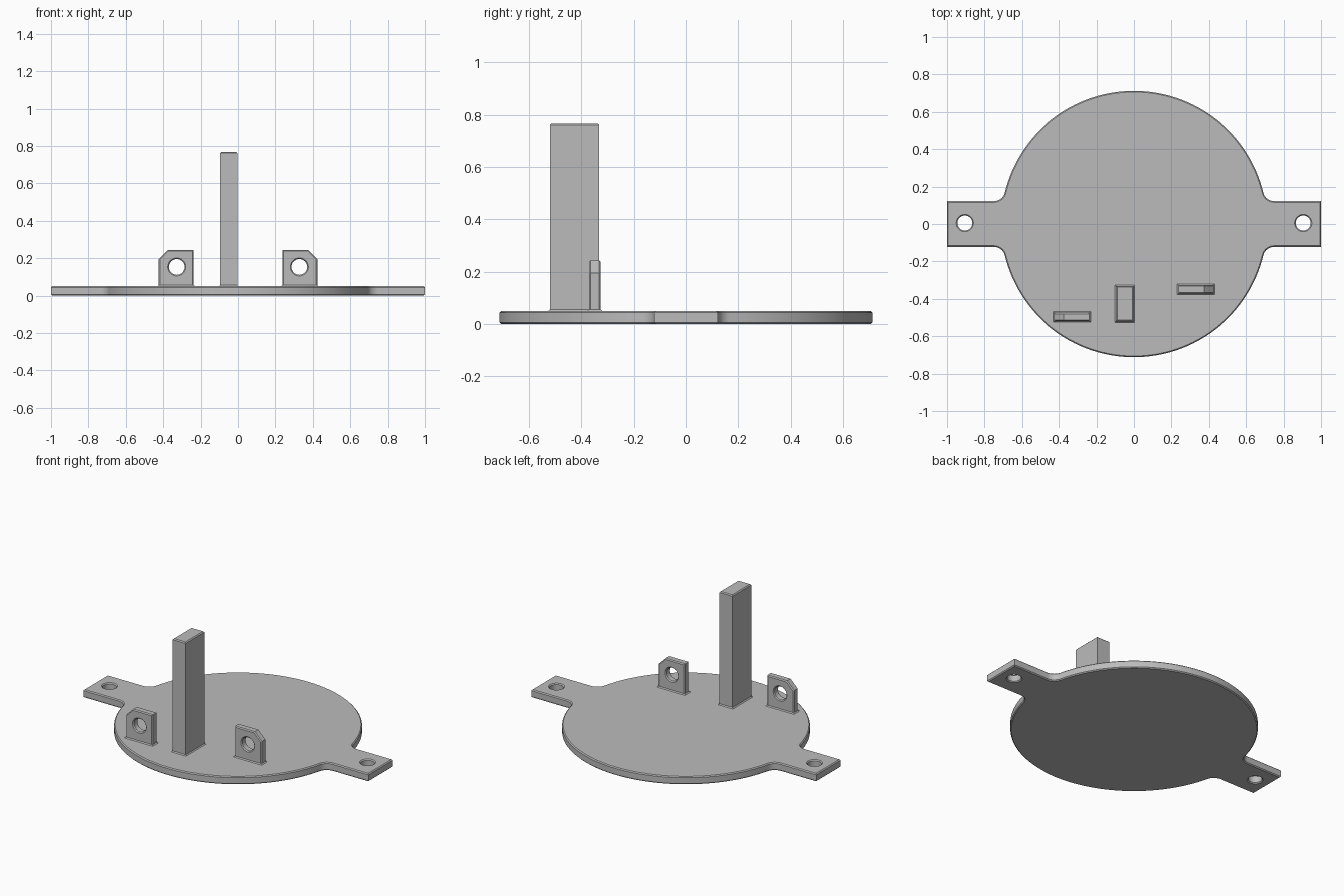
import bpy
import bmesh
from math import pi, sin, cos, atan2, sqrt, radians
from mathutils import Matrix, Vector

cube = bpy.data.objects.get("Cube")
if cube:
    bpy.data.objects.remove(cube, do_unlink=True)

grey = bpy.data.materials.new("plain grey")
grey.use_nodes = True
grey.diffuse_color = (0.5, 0.5, 0.5, 1)
grey.node_tree.nodes["Principled BSDF"].inputs["Base Color"].default_value = (0.5, 0.5, 0.5, 1)

EDGE = 0.006       # edge chamfer
THICK = 0.05       # plate thickness


def arc(cx, cy, r, start, end, n):
    return [(cx + r * cos(start + (end - start) * i / n),
             cy + r * sin(start + (end - start) * i / n)) for i in range(n + 1)]


def hole(cx, cy, r):
    """Clockwise ring, so that insetting widens the hole."""
    return arc(cx, cy, r, 2 * pi, 0, 32)[:-1]


def rect(x0, x1, y0, y1):
    return [(x0, y0), (x1, y0), (x1, y1), (x0, y1)]


def inset(ring, d):
    """Move each edge of a ring to its left by d."""
    result = []
    for i, p in enumerate(ring):
        p = Vector(p)
        a = (p - Vector(ring[i - 1])).normalized()
        b = (Vector(ring[(i + 1) % len(ring)]) - p).normalized()
        na, nb = Vector((-a.y, a.x)), Vector((-b.y, b.x))
        result.append(p + (na + nb) * d / (1 + na.dot(nb)))
    return result


def loft(name, rings, layers, matrix):
    """Stack the rings through (height, inset) layers and cap both ends."""
    bm = bmesh.new()
    caps = ([], [])
    for ring in rings:
        levels = [[bm.verts.new((p.x, p.y, h)) for p in inset(ring, d)] for h, d in layers]
        n = len(ring)
        for low, high in zip(levels, levels[1:]):
            for i in range(n):
                j = (i + 1) % n
                bm.faces.new((low[i], low[j], high[j], high[i]))
        for cap, level in zip(caps, (levels[0], levels[-1])):
            cap += [bm.edges.get((level[i - 1], level[i])) for i in range(n)]
    for cap in caps:
        bmesh.ops.triangle_fill(bm, use_beauty=True, edges=cap)
    bmesh.ops.recalc_face_normals(bm, faces=bm.faces)
    bm.transform(matrix)
    mesh = bpy.data.meshes.new(name)
    bm.to_mesh(mesh)
    bm.free()
    mesh.materials.append(grey)
    obj = bpy.data.objects.new(name, mesh)
    bpy.context.collection.objects.link(obj)
    bpy.ops.object.select_all(action='DESELECT')
    obj.select_set(True)
    bpy.context.view_layer.objects.active = obj
    bpy.ops.object.shade_smooth_by_angle(angle=radians(30))
    return obj


def slab(t):
    return [(0, EDGE), (EDGE, 0), (t - EDGE, 0), (t, EDGE)]


# Round base plate with two filleted mounting tabs
R, TAB, FILLET = 0.712, 0.122, 0.06
cy = TAB + FILLET
cx = sqrt((R + FILLET) ** 2 - cy ** 2)
meet = atan2(cy, cx)
quarter = [(1, TAB)] + arc(cx, cy, FILLET, 1.5 * pi, pi + meet, 10)
quarter += arc(0, 0, R, meet, pi / 2, 32)[1:]
half = quarter + [(-x, y) for x, y in reversed(quarter[:-1])]
outline = half + [(-x, -y) for x, y in half]
loft("base_plate", [outline, hole(-0.905, 0.005, 0.04), hole(0.905, 0.005, 0.04)],
     slab(THICK), Matrix())

# Tall upright post with a small flare at its foot
loft("post", [rect(-0.095, -0.003, -0.52, -0.332)],
     [(THICK - 0.01, -EDGE), (THICK, -EDGE), (THICK + EDGE, 0),
      (0.767 - EDGE, 0), (0.767, EDGE)], Matrix())

# Two pierced lugs, each with its outer top corner cut off
LUG = 0.045
for side, back, label in ((-1, -0.474, "right"), (1, -0.326, "left")):
    profile = [(0.237, 0.03), (0.424, 0.03), (0.424, 0.195), (0.375, 0.244), (0.237, 0.244)]
    profile = [(side * x, z) for x, z in profile][::side]
    stand = Matrix.Translation((0, back, 0)) @ Matrix.Rotation(pi / 2, 4, 'X')
    loft(label + "_lug", [profile, hole(side * 0.328, 0.153, 0.042)], slab(LUG), stand)
    x0, x1 = sorted((side * 0.237, side * 0.424))
    loft(label + "_lug_foot", [rect(x0, x1, back - LUG, back)],
         [(THICK - 0.01, -EDGE), (THICK, -EDGE), (THICK + EDGE, 0)], Matrix())
